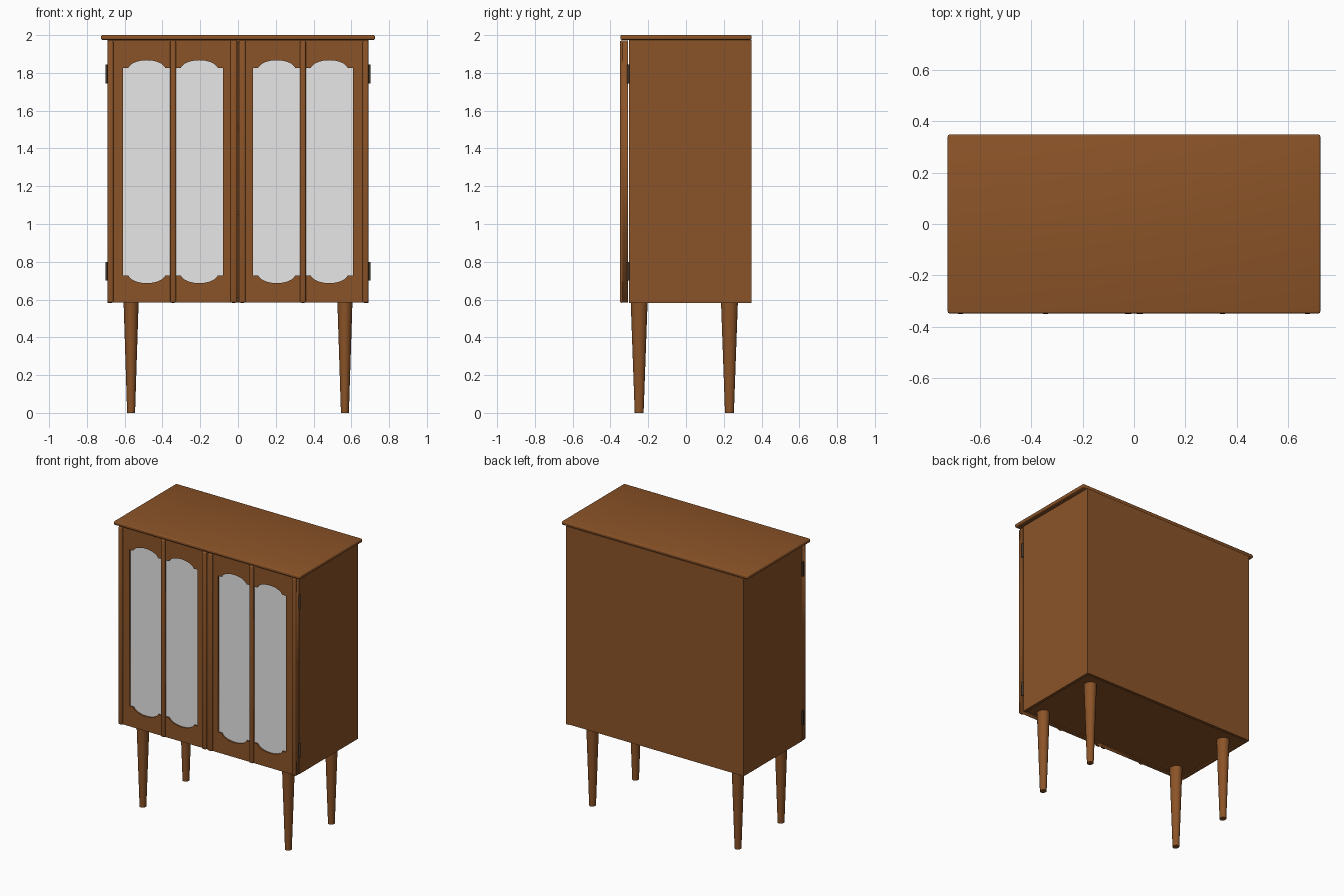
import bpy, bmesh, math
from mathutils import Matrix

if "Cube" in bpy.data.objects:
    bpy.data.objects.remove(bpy.data.objects["Cube"])


def material(name, rgb):
    m = bpy.data.materials.new(name)
    m.diffuse_color = (*rgb, 1)
    m.use_nodes = True
    m.node_tree.nodes["Principled BSDF"].inputs["Base Color"].default_value = m.diffuse_color
    return m


WOOD = material("brown wood", (0.26, 0.088, 0.021))
GLASS = material("pale glass", (0.8, 0.8, 0.8))
METAL = material("dark metal", (0.06, 0.04, 0.025))


def add(name, mesh, mat, smooth=False):
    ob = bpy.data.objects.new(name, mesh)
    bpy.context.collection.objects.link(ob)
    mesh.materials.clear()
    mesh.materials.append(mat)
    if smooth:
        bpy.ops.object.select_all(action='DESELECT')
        ob.select_set(True)
        bpy.context.view_layer.objects.active = ob
        bpy.ops.object.shade_smooth_by_angle(angle=math.radians(40))
    return ob


def box(name, x0, x1, y0, y1, z0, z1, mat=WOOD, bevel=0.0):
    x0, x1 = min(x0, x1), max(x0, x1)
    bm = bmesh.new()
    bmesh.ops.create_cube(bm, size=1)
    for v in bm.verts:
        v.co = (x1 if v.co.x > 0 else x0, y1 if v.co.y > 0 else y0, z1 if v.co.z > 0 else z0)
    if bevel:
        bmesh.ops.bevel(bm, geom=bm.edges[:], offset=bevel, segments=3, profile=0.5, affect='EDGES')
    me = bpy.data.meshes.new(name)
    bm.to_mesh(me)
    bm.free()
    return add(name, me, mat, bevel > 0)


def cone(name, loc, r0, r1, z0, z1, mat, sy=1.0, segs=32):
    bm = bmesh.new()
    bmesh.ops.create_cone(bm, cap_ends=True, segments=segs, radius1=r0, radius2=r1, depth=z1 - z0)
    bm.transform(Matrix.Translation((loc[0], loc[1], (z0 + z1) / 2)) @ Matrix.Diagonal((1, sy, 1, 1)))
    me = bpy.data.meshes.new(name)
    bm.to_mesh(me)
    bm.free()
    return add(name, me, mat, True)


def filled(name, loops, y0, y1, mat):
    """Solid plate in the xz plane; inner loops become holes."""
    cu = bpy.data.curves.new(name, 'CURVE')
    cu.dimensions = '2D'
    cu.fill_mode = 'BOTH'
    cu.extrude = (y1 - y0) / 2
    for pts in loops:
        sp = cu.splines.new('POLY')
        sp.points.add(len(pts) - 1)
        for p, (x, z) in zip(sp.points, pts):
            p.co = (x, z, 0, 1)
        sp.use_cyclic_u = True
    tmp = bpy.data.objects.new(name + "_curve", cu)
    bpy.context.collection.objects.link(tmp)
    me = bpy.data.meshes.new_from_object(tmp.evaluated_get(bpy.context.evaluated_depsgraph_get()))
    bpy.data.objects.remove(tmp)
    me.transform(Matrix.Translation((0, (y0 + y1) / 2, 0)) @ Matrix.Rotation(math.pi / 2, 4, 'X'))
    return add(name, me, mat)


def pane_outline(cx, grow=0.0):
    """Opening with stepped shoulders and an arch at top and bottom."""
    hw, zc, hz = 0.125 + grow, 1.277, 0.55 + grow
    top = [(hw, hz), (0.098, hz)]
    n = 16
    for i in range(n + 1):
        a = math.radians(20 + 140 * i / n)
        top.append((0.092 * math.cos(a) / math.cos(math.radians(20)),
                    hz + 0.008 + 0.032 * (math.sin(a) - 0.342) / 0.658))
    top += [(-0.098, hz), (-hw, hz)]
    return [(cx + x, zc + z) for x, z in top] + [(cx - x, zc - z) for x, z in top]


# Carcass
box("cabinet_top", -0.725, 0.725, -0.348, 0.348, 1.975, 2.0, WOOD, 0.007)
box("back_panel", -0.67, 0.67, 0.328, 0.348, 0.585, 1.975)
box("bottom_panel", -0.67, 0.67, -0.303, 0.328, 0.59, 0.612)
box("ceiling_panel", -0.67, 0.67, -0.303, 0.328, 1.955, 1.975)
for i, z in enumerate((1.05, 1.5)):
    box(f"shelf_{i + 1}", -0.67, 0.67, -0.28, 0.328, z, z + 0.02)

for s, side in ((-1, "left"), (1, "right")):
    box(side + "_side_panel", s * 0.67, s * 0.69, -0.303, 0.348, 0.582, 1.975)

    # Door frame with two arched openings and glass
    c1, c2 = s * 0.205, s * 0.483
    xa, xb = s * 0.002, s * 0.69
    outer = [(xa, 0.584), (xb, 0.584), (xb, 1.971), (xa, 1.971)]
    filled(side + "_door_frame", [outer, pane_outline(c1), pane_outline(c2)], -0.337, -0.306, WOOD)
    for c, n in ((c1, "inner"), (c2, "outer")):
        filled(f"{side}_{n}_glass", [pane_outline(c, 0.001)], -0.328, -0.322, GLASS)

    # Upright mouldings
    for n, a, b in (("inner", 0.005, 0.04), ("middle", 0.329, 0.359), ("outer", 0.66, 0.69)):
        box(f"{side}_{n}_moulding", s * a, s * b, -0.35, -0.33, 0.583, 1.971, WOOD, 0.008)

    # Hinges
    for n, z in (("lower", 0.70), ("upper", 1.745)):
        cone(f"{side}_{n}_hinge", (s * 0.694, -0.306), 0.007, 0.007, z, z + 0.1, METAL, segs=16)

    # Tapered legs
    for n, y in (("front", -0.248), ("back", 0.23)):
        cone(f"{side}_{n}_leg", (s * 0.566, y), 0.021, 0.04, 0.0, 0.592, WOOD, sy=1.12)
